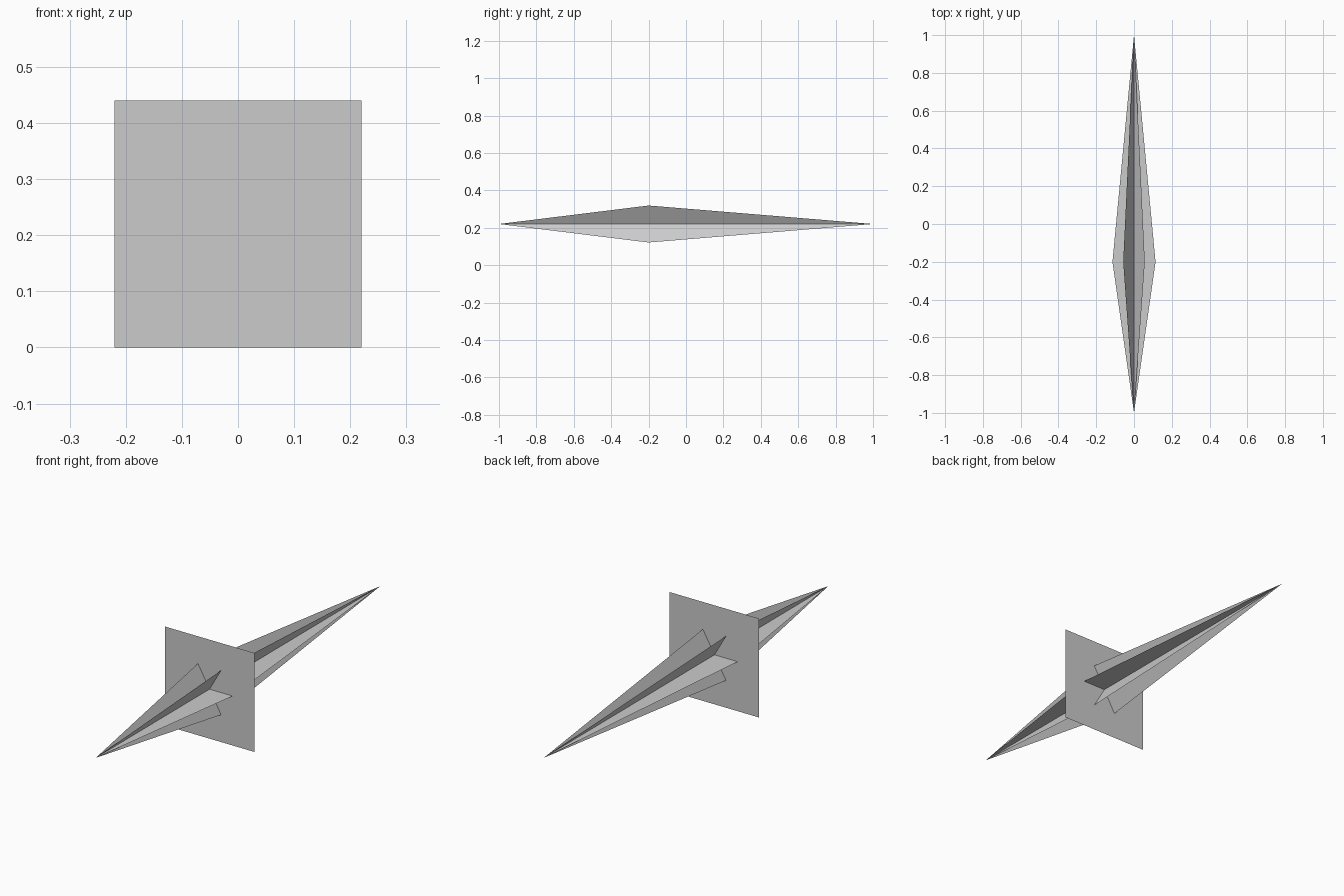
import bpy
import math

if "Cube" in bpy.data.objects:
    bpy.data.objects.remove(bpy.data.objects["Cube"])

CENTRE_Z = 0.22      # height of the long axis
WIDEST_Y = -0.2      # station of the widest point and the square plate
BLADE_R = 0.114      # half width of each blade
PLATE_R = 0.22       # half side of the square plate

grey = bpy.data.materials.new("light_grey")
grey.diffuse_color = (0.6, 0.6, 0.6, 1.0)
grey.use_nodes = True
grey.node_tree.nodes["Principled BSDF"].inputs["Base Color"].default_value = grey.diffuse_color


def flat_part(name, points):
    """Single flat sheet from its outline, placed on the long axis."""
    mesh = bpy.data.meshes.new(name)
    mesh.from_pydata(points, [], [range(len(points))])
    mesh.materials.append(grey)
    obj = bpy.data.objects.new(name, mesh)
    obj.location.z = CENTRE_Z
    bpy.context.collection.objects.link(obj)
    return obj


# Three long kite-shaped blades crossing along the axis, 60 degrees apart
for i in range(3):
    blade = flat_part(f"blade_{i + 1}", [
        (0, -1, 0), (BLADE_R, WIDEST_Y, 0), (0, 1, 0), (-BLADE_R, WIDEST_Y, 0)])
    blade.rotation_euler.y = math.radians(60 * i)

# Upright square plate across the widest point
flat_part("square_plate", [
    (sx * PLATE_R, WIDEST_Y, sz * PLATE_R)
    for sx, sz in ((-1, -1), (1, -1), (1, 1), (-1, 1))])
